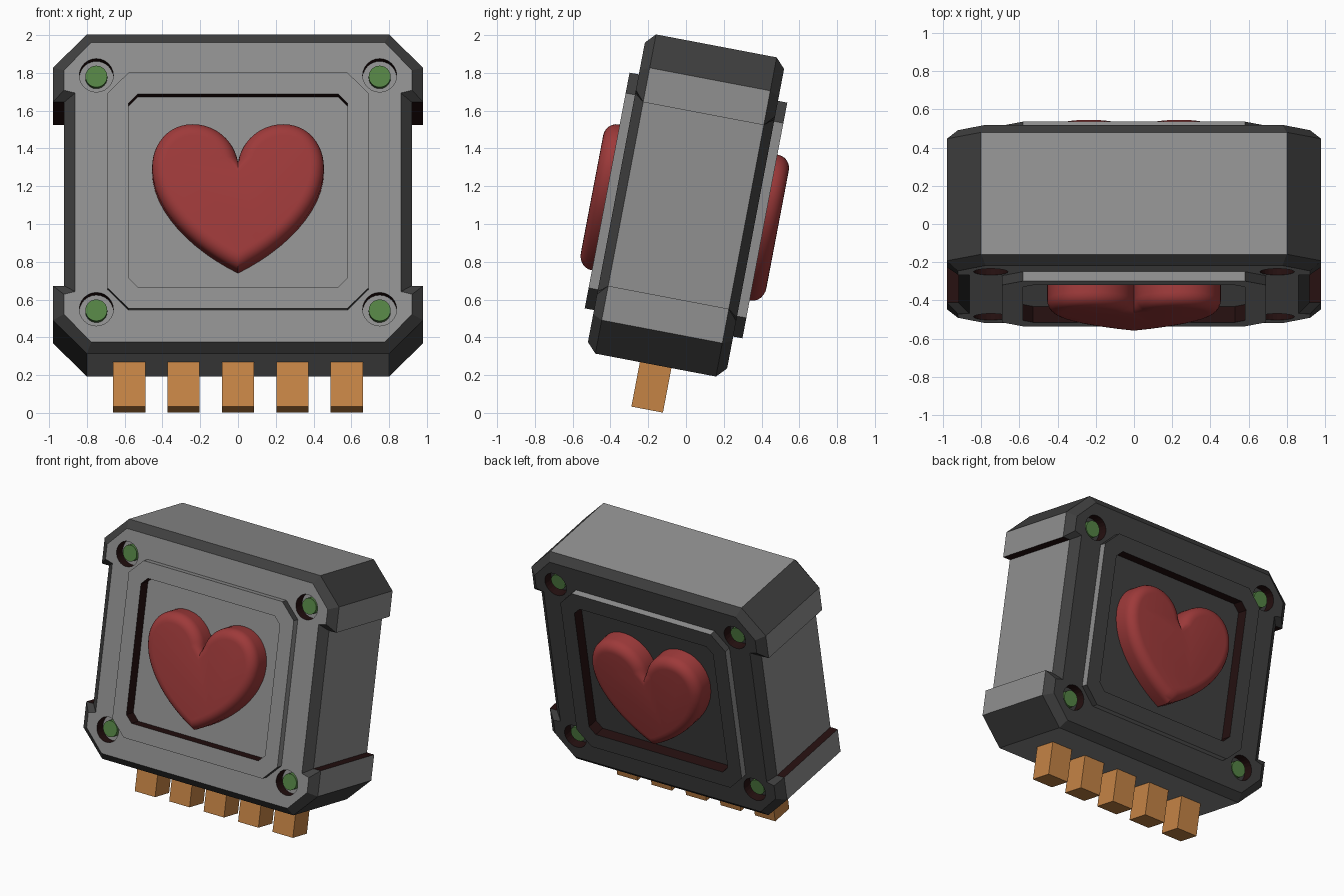
import bpy, bmesh, math
from mathutils import Matrix, Vector

if "Cube" in bpy.data.objects:
    bpy.data.objects.remove(bpy.data.objects["Cube"])

# the whole device leans back about 11 degrees
LEAN = Matrix.Translation((0, 0, 1.098)) @ Matrix.Rotation(-0.188, 4, 'X')


def material(name, rgb):
    m = bpy.data.materials.new(name)
    m.diffuse_color = (*rgb, 1)
    m.use_nodes = True
    m.node_tree.nodes["Principled BSDF"].inputs["Base Color"].default_value = m.diffuse_color
    return m


GREY = material("light grey", (0.28, 0.28, 0.28))
DARK = material("dark grey", (0.05, 0.05, 0.05))
SHADE = material("dark maroon", (0.018, 0.005, 0.005))
RED = material("heart red", (0.34, 0.042, 0.042))
GREEN = material("screw green", (0.09, 0.23, 0.06))
COPPER = material("pin copper", (0.56, 0.23, 0.06))


def loft(bm, rings, closed=False):
    """Join (outline, y) rings with quads; cap the ends or close the loop."""
    loops = [[bm.verts.new((x, y, z)) for x, z in o] for o, y in rings]
    pairs = list(zip(loops, loops[1:]))
    if closed:
        pairs.append((loops[-1], loops[0]))
    else:
        bm.faces.new(loops[0])
        bm.faces.new(loops[-1])
    for a, b in pairs:
        n = len(a)
        for i in range(n):
            j = (i + 1) % n
            bm.faces.new((a[i], a[j], b[j], b[i]))


def finish(bm, name, mats):
    bmesh.ops.recalc_face_normals(bm, faces=bm.faces)
    me = bpy.data.meshes.new(name)
    bm.to_mesh(me)
    bm.free()
    ob = bpy.data.objects.new(name, me)
    bpy.context.collection.objects.link(ob)
    ob.matrix_world = LEAN
    for m in mats:
        me.materials.append(m)
    return ob


def activate(ob):
    bpy.ops.object.select_all(action='DESELECT')
    bpy.context.view_layer.objects.active = ob
    ob.select_set(True)


def mirror4(q):
    """Full outline from its upper right quarter."""
    r = q[::-1]
    return (q + [(x, -z) for x, z in r] + [(-x, -z) for x, z in q]
            + [(-x, z) for x, z in r])


def octagon(w, h, c):
    return mirror4([(w - c, h), (w, h - c)])


def circle(cx, cz, r, n=24):
    return [(cx + r * math.cos(math.tau * i / n), cz + r * math.sin(math.tau * i / n))
            for i in range(n)]


def paint(ob, wall_x, wall_z):
    """Inner walls maroon, slanted and rear faces dark, the rest grey."""
    for p in ob.data.polygons:
        n, c = p.normal, p.center
        wall = abs(n.y) < 0.1 and abs(c.x) < wall_x and abs(c.z) < wall_z
        ledge = abs(n.z) > 0.9 and abs(c.x) > 0.85
        slanted = max(abs(v) for v in n) < 0.95
        p.material_index = 2 if wall or ledge else 1 if slanted or n.y > 0.5 else 0


SIDES = (-1, 1)
CORNERS = [(x, z) for x in (-0.75, 0.75) for z in (-0.63, 0.63)]
outer, inner = octagon(0.69, 0.635, 0.11), octagon(0.58, 0.52, 0.05)

# body: notched octagonal block with bevelled front and back rims
edge = mirror4([(0.80, 0.86), (0.98, 0.68), (0.98, 0.495), (0.92, 0.495)])
rim = mirror4([(0.777, 0.807), (0.922, 0.657), (0.922, 0.55), (0.862, 0.535)])
bm = bmesh.new()
loft(bm, [(rim, -0.375), (edge, -0.325), (edge, 0.325), (rim, 0.375)])
body = finish(bm, "body", [GREY, DARK, SHADE])

# cutter for the two window recesses and eight screw holes
bm = bmesh.new()
for s in SIDES:
    loft(bm, [(inner, s * 0.34), (inner, s * 0.5)])
    for x, z in CORNERS:
        o = circle(x, z, 0.09)
        loft(bm, [(o, s * 0.30), (o, s * 0.5)])
cutter = finish(bm, "recess_cutter", [])
cutter.hide_render = True
mod = body.modifiers.new("recesses", 'BOOLEAN')
mod.operation, mod.object, mod.solver = 'DIFFERENCE', cutter, 'EXACT'
activate(body)
bpy.ops.object.modifier_apply(modifier=mod.name)
bpy.data.objects.remove(cutter)
paint(body, 0.85, 0.8)


def heart_outline():
    """Heart from three Bezier spans per half."""
    spans = [((0, .15), (.02, .27), (.12, .355), (.24, .355)),
             ((.24, .355), (.37, .355), (.455, .25), (.455, .12)),
             ((.455, .12), (.455, -.10), (.24, -.31), (0, -.43))]
    half = []
    for p in spans:
        a, b, c, d = map(Vector, p)
        for i in range(12):
            t = i / 12
            half.append(a * (1 - t) ** 3 + b * 3 * t * (1 - t) ** 2
                        + c * 3 * t * t * (1 - t) + d * t ** 3)
    return half + [Vector((0, -.43))] + [Vector((-v.x, v.y)) for v in half[:0:-1]]


def inset(pts, d):
    """Move a clockwise outline inward by d, with limited mitres."""
    out, n = [], len(pts)
    for i, p in enumerate(pts):
        a = (p - pts[i - 1]).normalized()
        b = (pts[(i + 1) % n] - p).normalized()
        na, nb = Vector((a.y, -a.x)), Vector((b.y, -b.x))
        m = (na + nb).normalized()
        k = 1 / max(m.dot(na), 0.5) if i else 1
        out.append(p + m * d * k)
    return out


heart = heart_outline()
R = 0.07
for s, side in zip(SIDES, ("front", "back")):
    # raised frame round the window
    bm = bmesh.new()
    loft(bm, [(outer, s * 0.375), (outer, s * 0.425),
              (inner, s * 0.425), (inner, s * 0.375)], closed=True)
    frame = finish(bm, side + "_frame", [GREY, DARK, SHADE])
    paint(frame, 0.6, 0.53)

    # heart with a rounded rim
    bm = bmesh.new()
    rings = [(heart, s * 0.335)]
    for i in range(7):
        t = math.pi / 2 * i / 6
        rings.append((inset(heart, R * (1 - math.cos(t))),
                      s * (0.5 - R + R * math.sin(t))))
    loft(bm, rings)
    activate(finish(bm, side + "_heart", [RED]))
    bpy.ops.object.shade_smooth_by_angle(angle=math.radians(35))

    # screws sunk in the corner holes
    bm = bmesh.new()
    for x, z in CORNERS:
        o = circle(x, z, 0.058)
        loft(bm, [(o, s * 0.29), (o, s * 0.345)])
    finish(bm, side + "_screws", [GREEN])

# connector pins under the body
bm = bmesh.new()
for i in range(-2, 3):
    x = i * 0.288
    o = [(x - .085, -1.1), (x + .085, -1.1), (x + .085, -.84), (x - .085, -.84)]
    loft(bm, [(o, -0.085), (o, 0.085)])
finish(bm, "pins", [COPPER])
